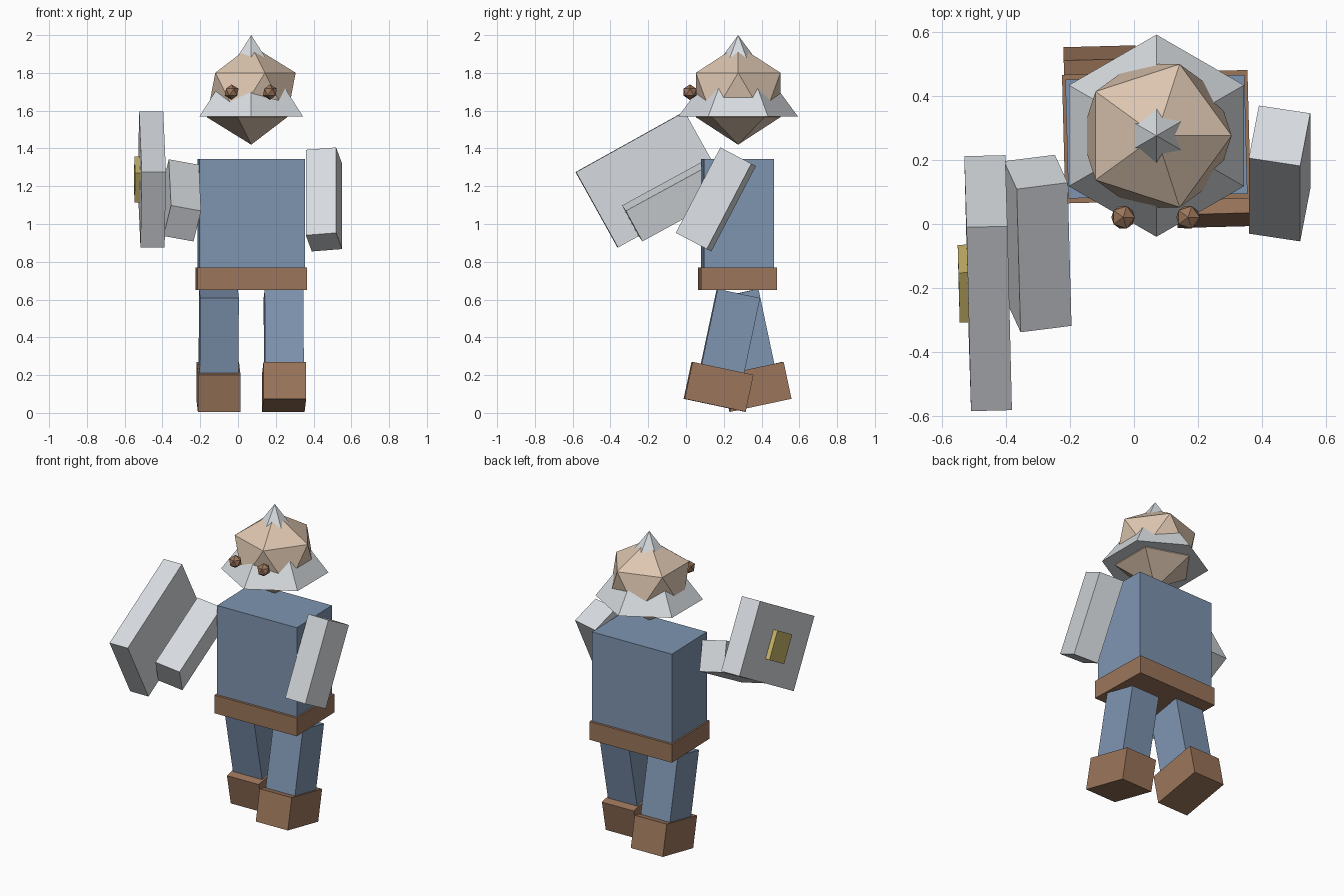
import bpy
from math import sin, cos, radians
from mathutils import Matrix, Vector

cube = bpy.data.objects.get("Cube")
if cube:
    bpy.data.objects.remove(cube, do_unlink=True)


def material(name, color):
    mat = bpy.data.materials.new(name)
    mat.use_nodes = True
    mat.diffuse_color = (*color, 1)
    mat.node_tree.nodes["Principled BSDF"].inputs["Base Color"].default_value = (*color, 1)
    return mat


BLUE = material("dusty_blue", (0.21, 0.30, 0.44))
BROWN = material("leather_brown", (0.33, 0.18, 0.105))
GREY = material("light_grey", (0.68, 0.71, 0.74))
SKIN = material("pale_skin", (0.72, 0.56, 0.43))
GOLD = material("gold", (0.58, 0.46, 0.14))

CENTRE = Vector((0.07, 0.273, 0))
TURN = Matrix.Rotation(radians(1.5), 3, "Z")
SIDE = TURN @ Vector((1, 0, 0))
DOWN = Vector((0, 0, -1))


def finish(name, mat):
    obj = bpy.context.object
    obj.name = obj.data.name = name
    obj.data.materials.append(mat)
    return obj


def box(name, mat, centre, size, side=SIDE, along=DOWN):
    """Box with size (side, depth, length), its length running in direction along."""
    z = -Vector(along).normalized()
    x = Vector(side)
    x = (x - z * x.dot(z)).normalized()
    turn = Matrix((x, z.cross(x), z)).transposed().to_4x4()
    bpy.ops.mesh.primitive_cube_add(size=1)
    obj = finish(name, mat)
    obj.data.transform(Matrix.Diagonal((*size, 1)))
    obj.matrix_world = Matrix.Translation(centre) @ turn


def ball(name, mat, centre, radius):
    bpy.ops.mesh.primitive_ico_sphere_add(subdivisions=1, radius=radius, location=centre)
    finish(name, mat)


# Torso and belt
box("torso", BLUE, CENTRE + Vector((0, 0, 1.0)), (0.56, 0.372, 0.69))
box("belt", BROWN, CENTRE + Vector((0, 0, 0.71)), (0.58, 0.402, 0.117))

# Striding legs with boots: the left one forward, the right one back
for label, s in (("left", 1), ("right", -1)):
    hip = CENTRE + TURN @ Vector((s * 0.171, 0, 0.632))
    along = TURN @ Vector((0, -s * sin(radians(12)), -cos(radians(12))))
    box(label + "_leg", BLUE, hip + along * 0.21, (0.205, 0.23, 0.42), along=along)
    box(label + "_boot", BROWN, hip + along * 0.505, (0.225, 0.33, 0.2), along=along)

# Arms
ARM = (0.163, 0.188, 0.51)
box("left_arm", GREY, (0.455, 0.158, 1.13), ARM, (0.16, -0.025, 0.011), (0, -0.235, -0.45))
box("right_arm", GREY, (-0.301, -0.061, 1.125), ARM, (0.162, 0.019, -0.03), (0.012, -0.447, -0.244))

# Shield held on the right arm, with a square boss on its outer face
HELD = ((0.128, 0.004, 0), (0.014, -0.575, -0.32))
box("shield", GREY, (-0.456, -0.185, 1.235), (0.128, 0.457, 0.658), *HELD)
box("shield_boss", GOLD, (-0.518, -0.186, 1.235), (0.06, 0.18, 0.178), *HELD)

# Head, with a pointed helmet whose faces cut through it
ball("head", SKIN, (0.07, 0.276, 1.683), 0.263)
bpy.ops.mesh.primitive_cone_add(vertices=6, radius1=0.316, depth=0.43, location=(0.07, 0.276, 1.785))
finish("helmet", GREY)

# Eyes
for label, x in (("left", 0.169), ("right", -0.034)):
    ball(label + "_eye", BROWN, (x, 0.021, 1.698), 0.041)
